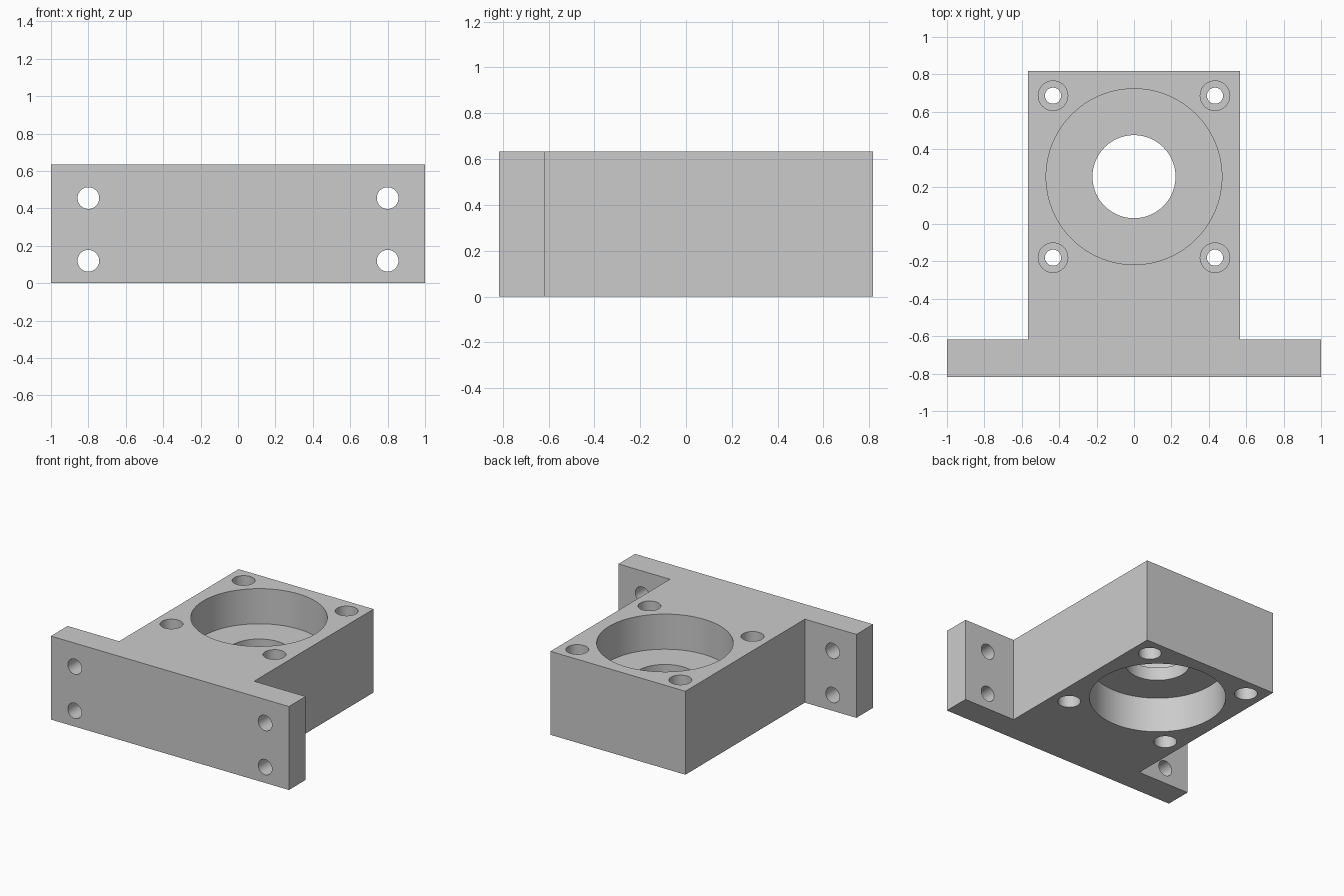
import bpy, bmesh, math
from mathutils import Matrix

cube = bpy.data.objects.get("Cube")
if cube:
    bpy.data.objects.remove(cube, do_unlink=True)

HEIGHT = 0.634
BACK, FLANGE_BACK = 0.817, -0.617
BODY_HALF = 0.567
BORE_Y = 0.253
POCKET = 0.267

grey = bpy.data.materials.new("plain_grey")
grey.use_nodes = True
colour = (0.6, 0.6, 0.6, 1)
grey.diffuse_color = colour
grey.node_tree.nodes["Principled BSDF"].inputs["Base Color"].default_value = colour


def add_object(name, bm):
    bmesh.ops.recalc_face_normals(bm, faces=bm.faces)
    mesh = bpy.data.meshes.new(name)
    bm.to_mesh(mesh)
    bm.free()
    mesh.materials.append(grey)
    obj = bpy.data.objects.new(name, mesh)
    bpy.context.scene.collection.objects.link(obj)
    return obj


def lathe(name, profile, matrix, segments):
    """Closed turned solid from (radius, height) steps."""
    bm = bmesh.new()
    rings = []
    for r, z in profile:
        rings.append([bm.verts.new((r * math.cos(a), r * math.sin(a), z))
                      for a in (math.tau * i / segments for i in range(segments))])
    for low, high in zip(rings, rings[1:]):
        for i in range(segments):
            j = (i + 1) % segments
            bm.faces.new((low[i], low[j], high[j], high[i]))
    bm.faces.new(rings[0])
    bm.faces.new(rings[-1])
    bm.transform(matrix)
    return add_object(name, bm)


def stepped(wide, narrow, depth):
    """Hole widened to the given depth from both the top and the bottom."""
    return [(wide, -0.1), (wide, depth), (narrow, depth),
            (narrow, HEIGHT - depth), (wide, HEIGHT - depth), (wide, HEIGHT + 0.1)]


# T-shaped bracket: mounting flange at the front, bearing block behind
bm = bmesh.new()
half = [(1, -BACK), (1, FLANGE_BACK), (BODY_HALF, FLANGE_BACK), (BODY_HALF, BACK)]
outline = half + [(-x, y) for x, y in reversed(half)]
base = bm.faces.new([bm.verts.new((x, y, 0)) for x, y in outline])
top = bmesh.ops.extrude_face_region(bm, geom=[base])["geom"]
bmesh.ops.translate(bm, vec=(0, 0, HEIGHT),
                    verts=[v for v in top if isinstance(v, bmesh.types.BMVert)])
bracket = add_object("bearing_bracket", bm)

# Central bearing bore with a thin web between the two pockets
cutters = [lathe("bore_cutter", stepped(0.47, 0.222, POCKET),
                 Matrix.Translation((0, BORE_Y, 0)), 96)]

for side in (-1, 1):
    # Counterbored screw holes around the bore
    for dy in (-0.433, 0.433):
        place = Matrix.Translation((side * 0.433, BORE_Y + dy, 0))
        cutters.append(lathe("screw_cutter", stepped(0.079, 0.043, 0.2), place, 48))
    # Plain mounting holes through the flange
    for z in (0.12, 0.455):
        place = Matrix.Translation((side * 0.8, -0.717, z)) @ Matrix.Rotation(math.pi / 2, 4, "X")
        cutters.append(lathe("mount_cutter", [(0.058, -0.2), (0.058, 0.2)], place, 48))

# Cut the holes and discard the cutters
bpy.ops.object.select_all(action="DESELECT")
bpy.context.view_layer.objects.active = bracket
bracket.select_set(True)
for cutter in cutters:
    cutter.hide_render = True
    mod = bracket.modifiers.new("hole", "BOOLEAN")
    mod.operation = "DIFFERENCE"
    mod.solver = "EXACT"
    mod.object = cutter
    bpy.ops.object.modifier_apply(modifier=mod.name)
    bpy.data.objects.remove(cutter, do_unlink=True)

bpy.ops.object.shade_smooth_by_angle(angle=math.radians(30))
